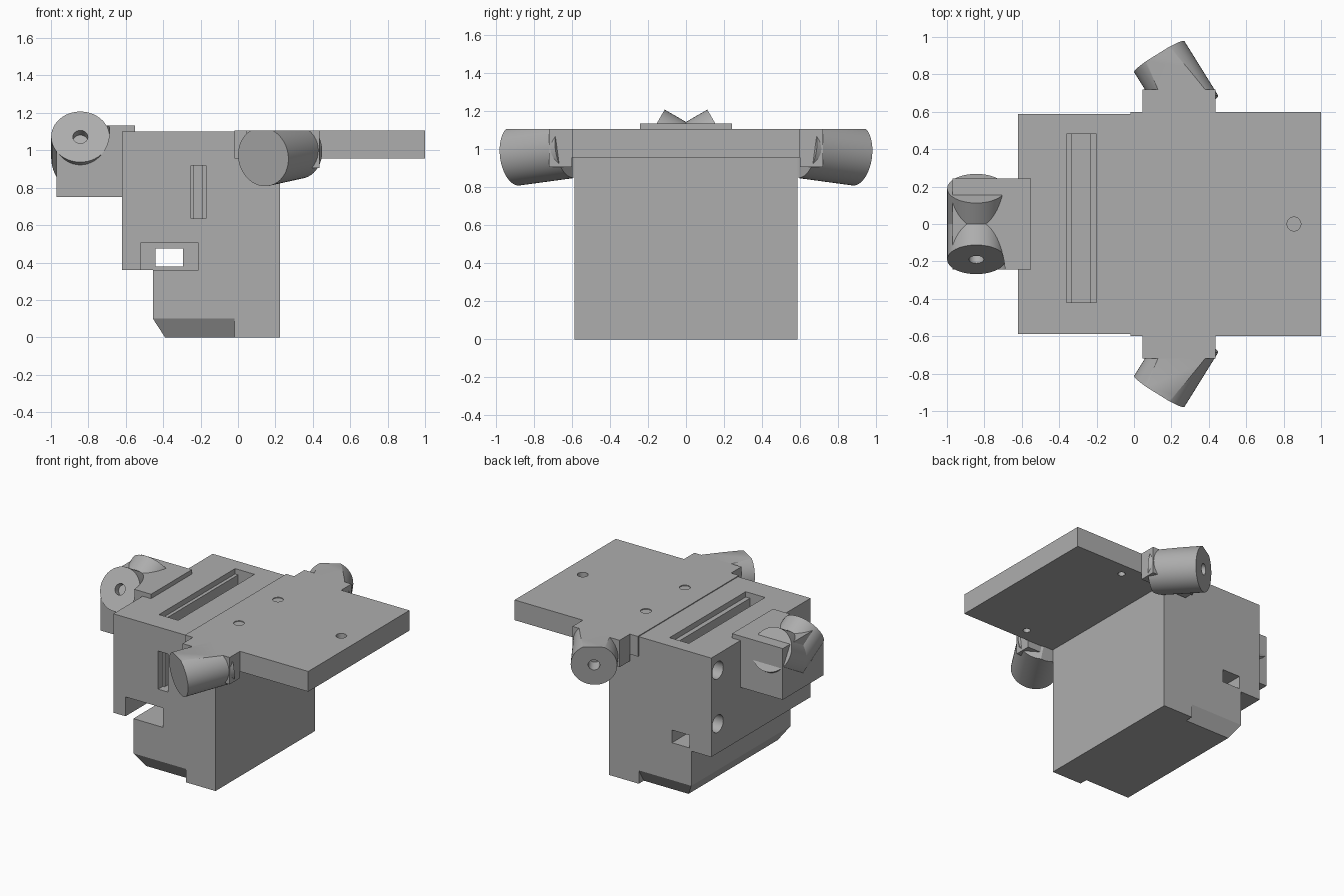
import bpy, bmesh, math
from mathutils import Vector

if "Cube" in bpy.data.objects:
    bpy.data.objects.remove(bpy.data.objects["Cube"])

grey = bpy.data.materials.new("plain grey")
grey.diffuse_color = (0.42, 0.42, 0.42, 1)
grey.use_nodes = True
grey.node_tree.nodes["Principled BSDF"].inputs["Base Color"].default_value = grey.diffuse_color


def finish(name, bm):
    bmesh.ops.recalc_face_normals(bm, faces=bm.faces)
    me = bpy.data.meshes.new(name)
    bm.to_mesh(me)
    bm.free()
    me.materials.append(grey)
    ob = bpy.data.objects.new(name, me)
    bpy.context.collection.objects.link(ob)
    return ob


def box(name, x0, x1, y0, y1, z0, z1):
    bm = bmesh.new()
    bmesh.ops.create_cube(bm, size=1)
    for v in bm.verts:
        v.co = (x1 if v.co.x > 0 else x0, y1 if v.co.y > 0 else y0, z1 if v.co.z > 0 else z0)
    return finish(name, bm)


def prism(name, profile, y0, y1):
    """Extrude an x-z profile along y."""
    bm = bmesh.new()
    face = bm.faces.new([bm.verts.new((x, y0, z)) for x, z in profile])
    out = bmesh.ops.extrude_face_region(bm, geom=[face])
    bmesh.ops.translate(bm, vec=(0, y1 - y0, 0),
                        verts=[g for g in out["geom"] if isinstance(g, bmesh.types.BMVert)])
    return finish(name, bm)


def rod(name, a, b, r, sides=48):
    a, b = Vector(a), Vector(b)
    bm = bmesh.new()
    bmesh.ops.create_cone(bm, cap_ends=True, segments=sides, radius1=r, radius2=r, depth=(b - a).length)
    rot = (b - a).to_track_quat('Z', 'Y')
    for v in bm.verts:
        v.co = rot @ v.co + (a + b) / 2
    return finish(name, bm)


def combine(ob, other, op='DIFFERENCE'):
    m = ob.modifiers.new(op.lower(), 'BOOLEAN')
    m.operation, m.object, m.solver = op, other, 'EXACT'
    bpy.context.view_layer.objects.active = ob
    bpy.ops.object.modifier_apply(modifier=m.name)
    bpy.data.objects.remove(other, do_unlink=True)


def smooth(ob):
    bpy.ops.object.select_all(action='DESELECT')
    ob.select_set(True)
    bpy.context.view_layer.objects.active = ob
    bpy.ops.object.shade_smooth_by_angle(angle=math.radians(30))


# Main body: stepped block with an overhanging upper half
W = 0.587
body = prism("body", [(-0.455, 0), (0.225, 0), (0.225, 1.1), (-0.62, 1.1),
                      (-0.62, 0.36), (-0.455, 0.36)], -W, W)

# Bevel around three sides of the foot
combine(body, prism("foot_bevel", [(-0.5, -0.08), (-0.338, -0.08), (-0.455, 0.1), (-0.5, 0.1)], -1, 1))
for s in (-1, 1):
    bm = bmesh.new()
    ring = [(-0.7, 0.1, W), (-0.7, -0.08, W - 0.108), (-0.7, -0.08, W + 0.1), (-0.7, 0.1, W + 0.1)]
    face = bm.faces.new([bm.verts.new((x, s * y, z)) for x, z, y in ring])
    out = bmesh.ops.extrude_face_region(bm, geom=[face])
    bmesh.ops.translate(bm, vec=(0.68, 0, 0),
                        verts=[g for g in out["geom"] if isinstance(g, bmesh.types.BMVert)])
    combine(body, finish("side_bevel", bm))

# Front notch, cross window, top slot, front slit
combine(body, box("notch", -0.52, -0.21, -0.7, -0.29, 0.36, 0.505))
combine(body, box("window", -0.44, -0.295, -0.8, 0.8, 0.38, 0.475))
combine(body, box("slot", -0.36, -0.2, -0.42, 0.48, 1.06, 1.2))
combine(body, box("slot_inner", -0.335, -0.235, -0.42, 0.48, 0.95, 1.2))
combine(body, box("slit", -0.25, -0.17, -0.7, -0.53, 0.635, 0.92))
combine(body, box("slit_inner", -0.235, -0.19, -0.7, -0.45, 0.635, 0.92))

# Bolt holes in the left face
for y in (-0.51, 0.51):
    for z in (0.58, 0.98):
        combine(body, rod("bolt_hole", (-0.8, y, z), (-0.45, y, z), 0.065, 32))
smooth(body)

# Top plate with side ears
plate = box("top_plate", -0.02, 1.0, -0.598, 0.598, 0.955, 1.106)
combine(plate, box("ears", 0.045, 0.435, -0.72, 0.72, 0.905, 1.106), 'UNION')
# the ear bar only shows outside the body
combine(plate, box("under_plate", 0.0, 0.5, -0.598, 0.598, 0.85, 0.955))
for x, y in ((0.17, 0.23), (0.17, -0.23), (0.855, 0)):
    combine(plate, rod("top_hole", (x, y, 1.0), (x, y, 1.2), 0.037, 32))
for s in (-1, 1):
    combine(plate, rod("under_hole", (0.53, s * 0.5, 0.9), (0.53, s * 0.5, 1.03), 0.025, 32))
smooth(plate)

# Angled side barrels, trimmed flush with the plate top
for s, side in ((-1, "front"), (1, "back")):
    axis = Vector((-0.525, 0.845 * s, -0.115)).normalized()
    cap = Vector((0.135, 0.895 * s, 0.965))
    barrel = rod(side + "_barrel", cap - axis * 0.345, cap, 0.158)
    combine(barrel, box("trim", -0.2, 0.6, min(s * 0.59, s * 1.2), max(s * 0.59, s * 1.2), 0.6, 1.106),
            'INTERSECT')
    combine(barrel, rod("screw_hole", cap - axis * 0.1, cap + axis * 0.1, 0.04, 32))
    smooth(barrel)

# Left mount: box with two rods rising outward from its centre
mount = box("mount", -0.97, -0.55, -0.242, 0.242, 0.75, 1.133)
combine(mount, box("mount_seat", -0.62, -0.5, -0.4, 0.4, 0.7, 1.1))
R = 0.156
cx = -0.843
for s in (-1, 1):
    axis = Vector((0, s * 0.866, 0.5))
    cap = Vector((cx, s * 0.19, 1.072))
    combine(mount, rod("cap_relief", cap - axis * 0.05, cap + axis * 0.5, R))
for s, side in ((-1, "front"), (1, "back")):
    axis = Vector((0, s * 0.866, 0.5))
    cap = Vector((cx, s * 0.19, 1.072))
    stub = rod(side + "_stub", cap - axis * 0.3, cap, R)
    combine(stub, box("half", -1.2, -0.5, min(0, s), max(0, s), 0.5, 1.5), 'INTERSECT')
    combine(stub, rod("screw_hole", cap - axis * 0.09, cap + axis * 0.1, 0.04, 32))
    smooth(stub)
smooth(mount)
